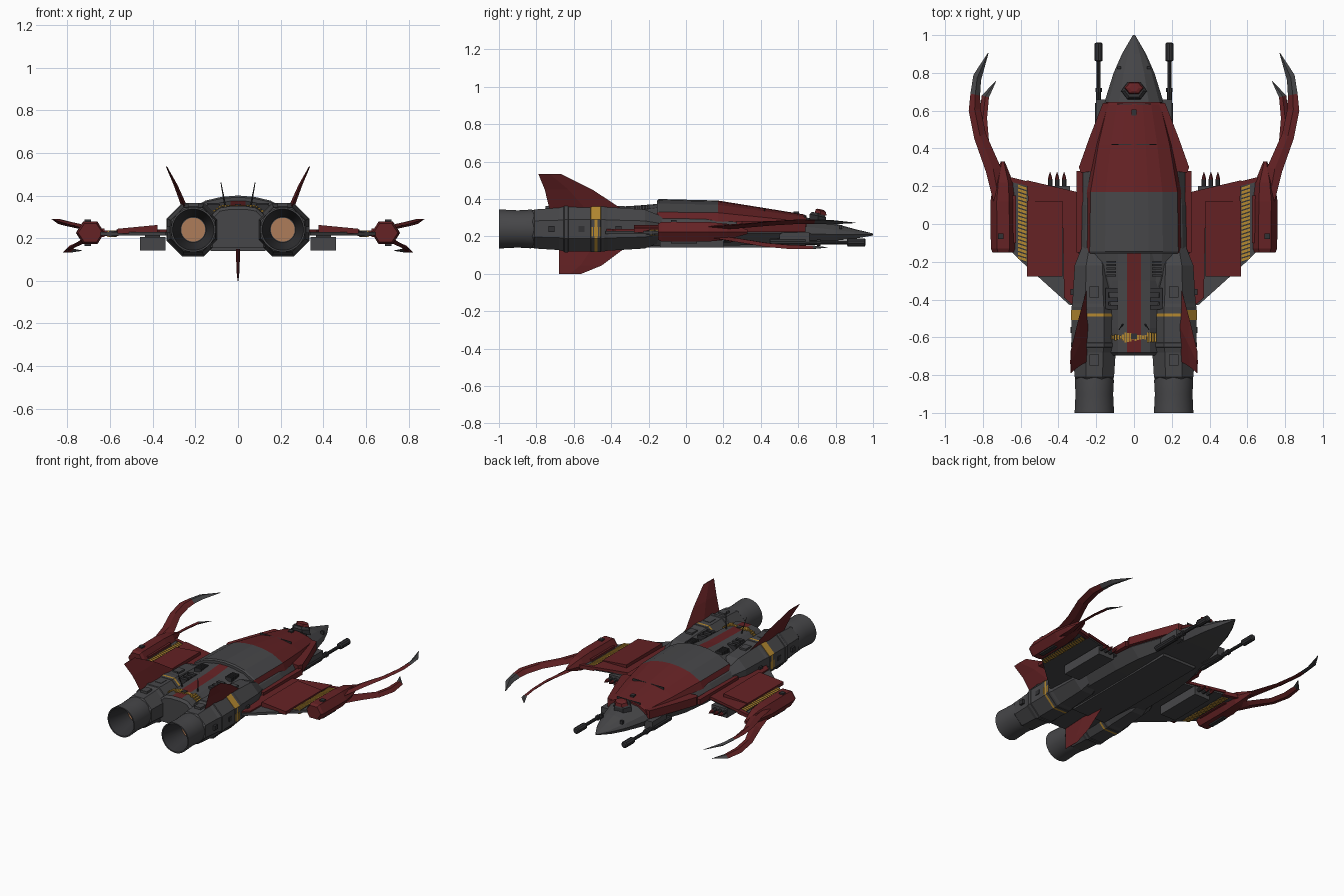
import bpy, bmesh, math, random
from mathutils import Vector

random.seed(4)
if "Cube" in bpy.data.objects:
    bpy.data.objects.remove(bpy.data.objects["Cube"])


def material(name, r, g, b):
    m = bpy.data.materials.new(name)
    m.use_nodes = True
    m.diffuse_color = (r, g, b, 1)
    node = next(n for n in m.node_tree.nodes if n.type == 'BSDF_PRINCIPLED')
    node.inputs["Base Color"].default_value = (r, g, b, 1)
    return m


GREY = material("hull grey", .062, .062, .066)
DARK = material("dark metal", .032, .032, .035)
RED = material("deep red", .13, .016, .018)
YELLOW = material("warning yellow", .46, .25, .03)
GLOW = material("engine copper", .42, .2, .1)


def finish(name, bm, mats, rule=None, mirror=False, smooth=False):
    """Turn a bmesh into an object; rule(face centre) picks the material slot."""
    bmesh.ops.recalc_face_normals(bm, faces=bm.faces)
    if rule:
        for f in bm.faces:
            f.material_index = rule(f.calc_center_median())
    mesh = bpy.data.meshes.new(name)
    bm.to_mesh(mesh)
    bm.free()
    obj = bpy.data.objects.new(name, mesh)
    bpy.context.collection.objects.link(obj)
    for m in mats if isinstance(mats, (list, tuple)) else [mats]:
        mesh.materials.append(m)
    if mirror:
        obj.modifiers.new("Mirror", 'MIRROR')
        obj.modifiers["Mirror"].use_mirror_merge = False
    if smooth:
        bpy.ops.object.select_all(action='DESELECT')
        obj.select_set(True)
        bpy.context.view_layer.objects.active = obj
        bpy.ops.object.shade_smooth_by_angle(angle=math.radians(35))
    return obj


def loft(name, rings, mats, **kw):
    bm = bmesh.new()
    vs = [[bm.verts.new(p) for p in ring] for ring in rings]
    n = len(vs[0])
    for a, b in zip(vs, vs[1:]):
        for i in range(n):
            j = (i + 1) % n
            bm.faces.new((a[i], a[j], b[j], b[i]))
    bm.faces.new(vs[0])
    bm.faces.new(vs[-1])
    return finish(name, bm, mats, **kw)


def prism(name, outline, z0, z1, mats, **kw):
    return loft(name, [[(x, y, z) for x, y in outline] for z in (z0, z1)], mats, **kw)


def box(name, x, y, z, mats, **kw):
    """Box from (low, high) pairs."""
    return prism(name, [(x[0], y[0]), (x[1], y[0]), (x[1], y[1]), (x[0], y[1])], *z, mats, **kw)


def lathe(name, cx, cz, profile, n, mats, **kw):
    """Turned part along y; profile is (y, radius)."""
    ang = [math.tau * (i + .5) / n for i in range(n)]
    return loft(name, [[(cx + r * math.cos(a), y, cz + r * math.sin(a)) for a in ang]
                       for y, r in profile], mats, **kw)


def symmetric(half, y):
    """Full cross-section from right-hand (x, z) points, ending on the centreline."""
    return [(x, y, z) for x, z in half] + [(-x, y, z) for x, z in reversed(half) if x > 0]


def blade(stations, thick):
    """Diamond rings between an inner and an outer edge point."""
    rings = []
    for a, b in stations:
        a, b = Vector(a), Vector(b)
        mid, up = (a + b) / 2, Vector((0, 0, thick * min(1, (b - a).length / .04)))
        rings.append([a, mid + up, b, mid - up])
    return rings


# Main hull: half width, bottom, waist and top along y
stations = [(1, .006, .205, .21, .216), (.9, .064, .188, .21, .24), (.8, .108, .178, .21, .268),
            (.65, .155, .165, .215, .3), (.3, .27, .153, .22, .345), (.1, .295, .15, .23, .37),
            (-.15, .3, .15, .23, .375), (-.27, .29, .15, .23, .355), (-.45, .18, .152, .23, .33)]
loft("main_hull", [symmetric([(.78 * w, b), (w, m), (.86 * w, m + .42 * (t - m)),
                              (.5 * w, m + .86 * (t - m)), (0, t)], y)
                   for y, w, b, m, t in stations], GREY)

# Armoured upper shell: red, with a grey panel in the roof
shell = [(.645, .148, .25, .31), (.63, .152, .25, .318), (.42, .205, .265, .352),
         (.17, .25, .28, .392), (-.145, .255, .28, .4), (-.155, .25, .28, .392)]
loft("roof_shell", [symmetric([(w, s), (.92 * w, s + .42 * (t - s)), (.6 * w, s + .8 * (t - s)),
                               (.3 * w, s + .95 * (t - s)), (0, t)], y) for y, w, s, t in shell],
     [RED, GREY], rule=lambda c: int(c.y < .17 and abs(c.x) < .225))
for y, w, z in ((.42, .12, .35), (.635, .09, .314)):
    box("shell_seam", (-w, w), (y - .003, y + .003), (z - .02, z + .001), DARK)
box("roof_hatch", (-.014, .014), (.575, .605), (.31, .333), DARK)
prism("side_armour", [(.13, .64), (.165, .64), (.235, .46), (.292, .3), (.28, .27), (.22, .28)],
      .225, .282, RED, mirror=True)
box("side_rail", (.27, .305), (-.15, .28), (.222, .26), RED, mirror=True)
box("belly_plate", (-.13, .13), (-.45, .45), (.14, .16), GREY)

# Sensor turret on the nose
hexagon = [(math.cos(k * math.pi / 3), math.sin(k * math.pi / 3)) for k in range(6)]
loft("sensor_turret", [[(r * x, .705 + r * .75 * y, z - .16 * r * y) for x, y in hexagon]
                       for r, z in ((.07, .26), (.068, .31), (.05, .325))], DARK)
loft("sensor_cap", [[(r * x, .72 + r * .7 * y, z - .16 * r * y) for x, y in hexagon]
                    for r, z in ((.052, .318), (.045, .338), (.025, .345))], RED)
box("nose_marker", (.07, .09), (.82, .835), (.24, .262), DARK, mirror=True)

# Rear deck with its red spine
deck = [(-.14, .17, .375), (-.3, .15, .362), (-.55, .13, .355), (-.68, .13, .35), (-.695, .12, .335)]
loft("rear_deck", [symmetric([(w, .156), (w, t - .045), (.085, t - .008), (.036, t), (0, t)], y)
                   for y, w, t in deck], [GREY, RED],
     rule=lambda c: int(abs(c.x) < .034 and c.z > .3 and c.y > -.685))
for i in range(5):
    y = -.2 - .018 * i
    box("deck_slat", (.095, .145), (y - .005, y + .005), (.33, .366), DARK, mirror=True)
for y in (-.35, -.4, -.44):
    box("deck_vent", (.085, .14), (y - .012, y + .012), (.32, .36), DARK, mirror=True)
box("vent_rail", (.135, .15), (-.45, -.34), (.31, .355), DARK, mirror=True)
box("spine_hatch", (-.015, .015), (-.61, -.58), (.34, .36), DARK)
for i in range(20):
    x, h = -.125 + .0132 * i, random.uniform(.008, .028)
    z = .352 if abs(x) < .08 else .352 - .75 * (abs(x) - .08)
    box("deck_wear", (x - .005, x + .006), (-.6 - h, -.6 + h), (z - .004, z + .004), YELLOW)
loft("antenna", [[(x + r * a, y + r * b, z) for a, b in hexagon]
                 for x, y, z, r in ((.058, -.53, .34, .005), (.08, -.56, .46, .002))], DARK, mirror=True)

# Engines
EX, EZ = .21, .24
lathe("engine_body", EX, EZ, [(-.12, .07), (-.22, .113), (-.42, .126), (-.44, .131), (-.65, .131),
                              (-.68, .122), (-.81, .113), (-.825, .1)], 8, GREY, mirror=True)
lathe("engine_collar", EX, EZ, [(-.625, .128), (-.63, .135), (-.65, .135), (-.655, .128)],
      8, GREY, mirror=True)
lathe("engine_band", EX, EZ, [(-.455, .128), (-.456, .1335), (-.474, .1335), (-.489, .1335),
                              (-.509, .1335), (-.51, .128)], 8, [GREY, YELLOW], mirror=True,
      rule=lambda c: int((c.x > EX + .05 and c.z > EZ + .05) or -.49 < c.y < -.473))
for i in range(4):
    box("band_wear", (.325, .334), (-.505 + .014 * i, -.498 + .014 * i), (.2, .25), YELLOW, mirror=True)
for y in (-.36, -.56, -.72):
    box("engine_latch", (.29, .336), (y - .016, y + .016), (.225, .255), DARK, mirror=True)
    box("engine_block", (.185, .235), (y - .03, y + .03), (.33, .364), GREY, mirror=True)
lathe("exhaust_nozzle", EX, EZ, [(-.8, .1), (-.83, .104), (-.9, .1), (-1, .105), (-1, .097),
                                 (-.84, .06)], 32, [GREY, DARK], mirror=True, smooth=True,
      rule=lambda c: int(c.y < -.85 and math.hypot(c.x - EX, c.z - EZ) < .09))
lathe("exhaust_core", EX, EZ, [(-.83, .05), (-.845, .056)], 32, GLOW, mirror=True)

# Tail fins
def fin(name, rows, mirror):
    loft(name, [[(x, front, z), (x + t, (front + back) / 2, z), (x, back, z),
                 (x - t, (front + back) / 2, z)] for x, front, back, z, t in rows], RED, mirror=mirror)


fin("upper_fin", [(.25, -.34, -.73, .345, .014), (.293, -.5, -.755, .45, .009),
                  (.335, -.67, -.79, .535, .003)], True)
fin("lower_fin", [(0, -.31, -.68, .15, .01), (0, -.45, -.68, .045, .007), (0, -.56, -.68, 0, .002)], False)

# Wings with red trim, raised panel and hazard strip
prism("wing", [(.25, .155), (.31, .164), (.645, .24), (.645, -.15), (.577, -.217), (.34, -.43),
               (.25, -.43)], .212, .23, GREY, mirror=True)
prism("wing_trim", [(.26, .16), (.57, .232), (.56, .12), (.38, .12), (.37, -.39), (.33, -.425),
                    (.28, -.4)], .222, .24, RED, mirror=True)
prism("wing_edge", [(.56, .225), (.66, .25), (.66, .225), (.56, .2)], .21, .236, RED, mirror=True)
loft("wing_panel", [[(.378, y, .222), (.378, y, .262), (.566, y, .244), (.566, y, .222)]
                    for y in (-.277, .122)], RED, mirror=True)
prism("hazard_base", [(.568, .2), (.615, .21), (.615, -.18), (.568, -.21)], .208, .233, DARK, mirror=True)
for i in range(19):
    y = -.198 + .021 * i
    stripe = [(.57, y), (.613, y + .014), (.613, y + .028), (.57, y + .014)]
    prism("hazard_stripe", stripe, .23, .236, YELLOW, mirror=True)
    prism("hazard_stripe_below", stripe, .205, .21, YELLOW, mirror=True)

# Missile rack below each wing
box("missile_rack", (.34, .46), (-.14, .2), (.142, .205), GREY, mirror=True)
box("rack_pylon", (.365, .435), (-.12, .16), (.2, .22), DARK, mirror=True)
for x in (.37, .407, .444):
    lathe("missile_body", x, .18, [(.19, .013), (.235, .013)], 8, DARK, mirror=True)
    lathe("missile_tip", x, .18, [(.235, .013), (.25, .01), (.275, .001)], 8, RED, mirror=True)

# Wing-tip pods
pod = [(-.15, .692, .052, .045), (-.13, .692, .06, .055), (.12, .694, .06, .055),
       (.22, .692, .048, .045), (.33, .695, .01, .012)]
loft("tip_pod", [[(c + rx * math.sin(math.tau * k / 6 + math.pi / 6) * 1.1, y,
                   .225 + rz * math.cos(math.tau * k / 6 + math.pi / 6) * 1.1) for k in range(6)]
                 for y, c, rx, rz in pod], RED, mirror=True)
box("pod_cap", (.69, .72), (-.08, -.05), (.265, .287), DARK, mirror=True)
box("pod_keel", (.69, .72), (-.08, .06), (.163, .18), DARK, mirror=True)
box("pod_clamp", (.625, .65), (-.1, .15), (.205, .245), RED, mirror=True)

# Curved claws with bare metal tips
def tip_rule(c):
    return int(c.y > .68)


loft("upper_claw", blade([((.68, .1, .24), (.74, .1, .25)), ((.705, .3, .25), (.785, .28, .262)),
                          ((.785, .48, .262), (.845, .45, .28)), ((.812, .61, .268), (.875, .6, .29)),
                          ((.815, .68, .27), (.866, .69, .288)), ((.81, .76, .27), (.85, .79, .283)),
                          ((.77, .905, .272), (.773, .907, .273))], .012),
     [RED, GREY], rule=tip_rule, mirror=True)
loft("lower_claw", blade([((.67, .12, .205), (.735, .12, .195)), ((.7, .28, .19), (.765, .26, .172)),
                          ((.768, .44, .165), (.81, .42, .145)), ((.778, .56, .155), (.822, .56, .132)),
                          ((.768, .67, .15), (.806, .68, .134)), ((.73, .755, .142), (.733, .757, .141))],
                         .01), [RED, GREY], rule=tip_rule, mirror=True)

# Nose cannons
lathe("cannon", .187, .168, [(.45, .02), (.64, .02), (.64, .014), (.7, .014), (.7, .018), (.72, .018),
                             (.72, .011), (.86, .011), (.865, .022), (.955, .022), (.96, .015)],
      10, DARK, mirror=True)
box("cannon_mount", (.14, .2), (.5, .66), (.158, .22), GREY, mirror=True)
